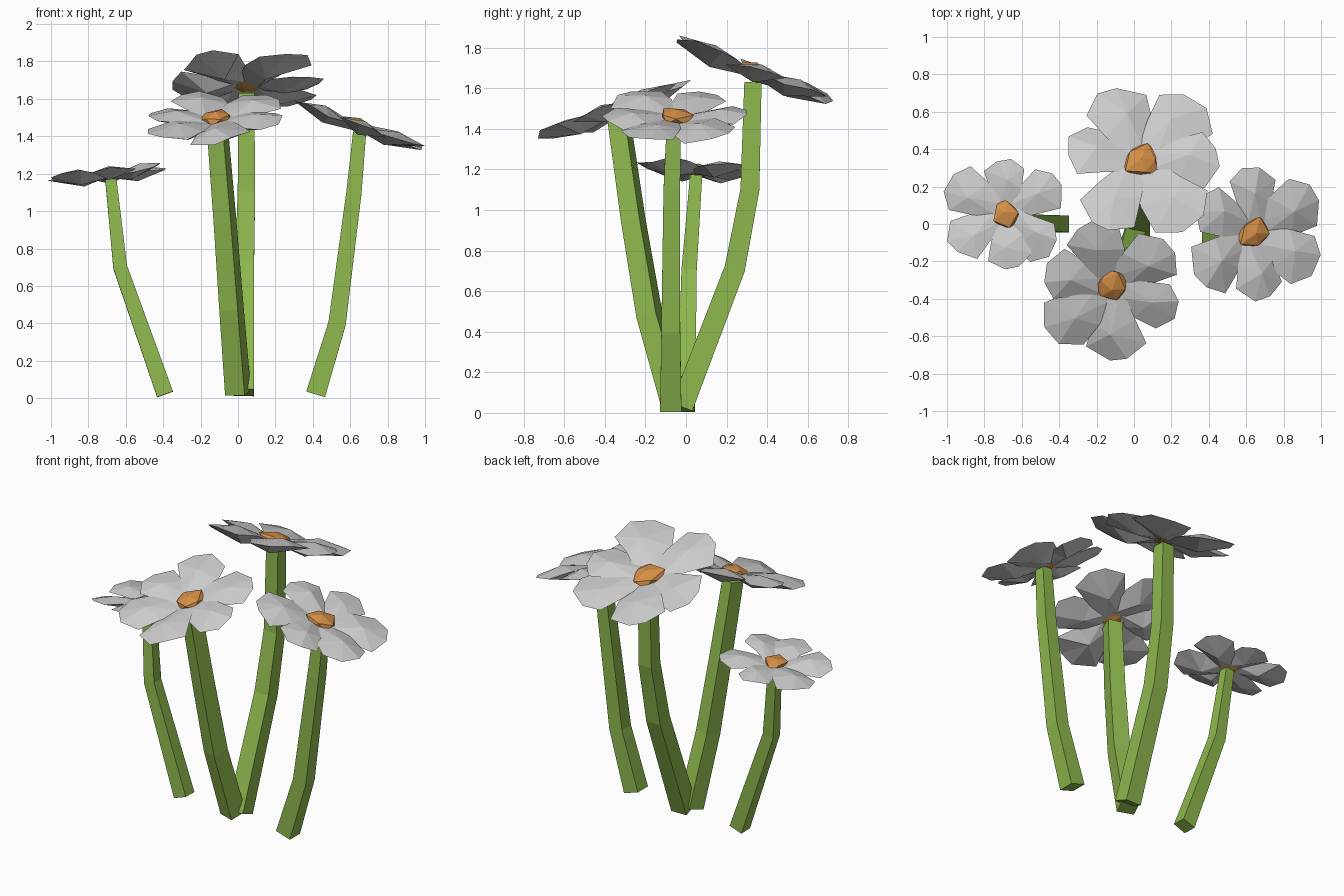
import bpy, bmesh, random
from math import cos, sin, radians
from mathutils import Vector, Matrix

if "Cube" in bpy.data.objects:
    bpy.data.objects.remove(bpy.data.objects["Cube"])

random.seed(4)

def material(name, color):
    m = bpy.data.materials.new(name)
    m.diffuse_color = color
    m.use_nodes = True
    m.node_tree.nodes["Principled BSDF"].inputs["Base Color"].default_value = m.diffuse_color
    return m

green = material("stem_green", (0.27, 0.48, 0.075, 1))
orange = material("centre_orange", (0.65, 0.27, 0.06, 1))

def finish(bm, name, mat=None):
    bmesh.ops.recalc_face_normals(bm, faces=bm.faces)
    me = bpy.data.meshes.new(name)
    bm.to_mesh(me)
    bm.free()
    if mat:
        me.materials.append(mat)
    bpy.context.collection.objects.link(bpy.data.objects.new(name, me))

# Square stem swept along a bent path
def stem(name, path, w0, w1, twist):
    bm = bmesh.new()
    pts = [Vector(p) for p in path]
    rings = []
    for i, p in enumerate(pts):
        t = (pts[min(i + 1, len(pts) - 1)] - pts[max(i - 1, 0)]).normalized()
        u = Vector((1, 0, 0))
        u = (u - t * u.dot(t)).normalized()
        u.rotate(Matrix.Rotation(radians(twist), 3, t))
        v = t.cross(u)
        h = (w0 + (w1 - w0) * i / (len(pts) - 1)) / 2
        rings.append([bm.verts.new(p + (u * a + v * b) * h)
                      for a, b in ((-1, -1), (1, -1), (1, 1), (-1, 1))])
    for a, b in zip(rings, rings[1:]):
        for k in range(4):
            bm.faces.new((a[k], a[(k + 1) % 4], b[(k + 1) % 4], b[k]))
    bm.faces.new(rings[0])
    bm.faces.new(rings[-1])
    finish(bm, name, green)

# Petal outline: along, across, height as fractions of petal length
OUTLINE = [(.02, -.12, -.04), (.45, -.30, .0), (.80, -.37, -.01), (.99, -.10, .03),
           (.96, .16, .05), (.76, .37, .03), (.42, .28, .02), (.02, .12, -.04)]

def petals(name, frame, spec):
    bm = bmesh.new()
    for angle, length in spec:
        turn = Matrix.Rotation(radians(angle), 4, 'Z')
        roll = Matrix.Rotation(radians(random.uniform(-7, 7)), 4, 'X')
        m = frame @ turn @ roll @ Matrix.Scale(length, 4)
        ring = [bm.verts.new(m @ Vector((x + random.uniform(-.02, .02), y + random.uniform(-.03, .03),
                                         z + random.uniform(-.02, .02)))) for x, y, z in OUTLINE]
        top = bm.verts.new(m @ Vector((.6, random.uniform(-.08, .08), .10)))
        low = bm.verts.new(m @ Vector((.5, random.uniform(-.08, .08), -.13)))
        for a, b in zip(ring, ring[1:] + ring[:1]):
            bm.faces.new((a, b, top))
            bm.faces.new((b, a, low))
    finish(bm, name)

# Irregular faceted flower centre
def centre(name, frame, r):
    bm = bmesh.new()
    bmesh.ops.create_icosphere(bm, subdivisions=1, radius=r)
    for v in bm.verts:
        k = random.uniform(.75, 1.2)
        v.co = frame @ Vector((v.co.x * k, v.co.y * k, v.co.z * .42))
    finish(bm, name, orange)

# name, centre, slope in x and y, petal (angle, length), centre radius,
# stem path, stem widths, stem twist
FLOWERS = [
    ("left", (-.69, .06, 1.195), (.10, -.07),
     [(90, .29), (30, .34), (-38, .33), (-83, .31), (-148, .34), (150, .35)], .08,
     [(-.39, 0, .02), (-.63, .015, .70), (-.68, .05, 1.17)], .09, .06, 0),
    ("front", (-.115, -.34, 1.495), (.06, .37),
     [(108, .40), (38, .40), (-20, .37), (-87, .42), (-143, .43), (165, .38)], .095,
     [(.0, -.05, .03), (-.035, -.18, .48), (-.07, -.26, .95), (-.11, -.33, 1.44)], .11, .09, -18),
    ("back", (.04, .335, 1.685), (0, -.40),
     [(112, .45), (48, .46), (0, .42), (-55, .47), (-122, .45), (168, .41)], .105,
     [(.03, -.02, .03), (.035, .24, .71), (.045, .315, 1.10), (.045, .33, 1.63)], .11, .085, 0),
    ("right", (.64, -.05, 1.46), (-.36, .01),
     [(90, .36), (32, .41), (-28, .40), (-85, .36), (-143, .41), (152, .36)], .095,
     [(.415, -.075, .02), (.53, -.075, .40), (.62, -.07, 1.10), (.65, -.06, 1.42)], .105, .07, 0),
]

for name, pos, slope, spec, r, path, w0, w1, twist in FLOWERS:
    normal = Vector((-slope[0], -slope[1], 1)).normalized()
    frame = Matrix.Translation(pos) @ Vector((0, 0, 1)).rotation_difference(normal).to_matrix().to_4x4()
    petals(name + "_petals", frame, spec)
    centre(name + "_flower_centre", frame, r)
    stem(name + "_stem", path, w0, w1, twist)
